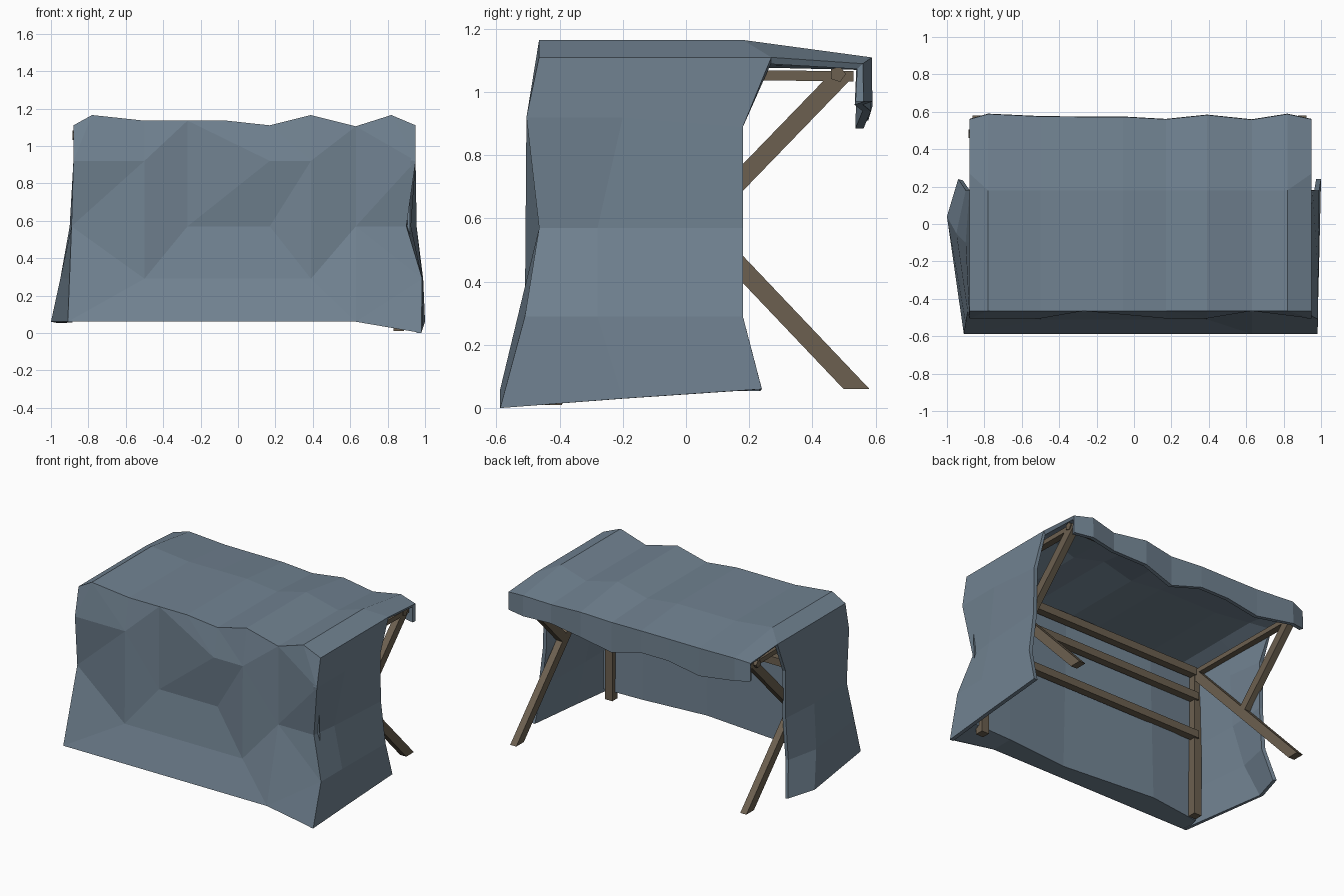
import bpy, bmesh, math
from mathutils import Vector, Matrix
from mathutils.geometry import delaunay_2d_cdt

if "Cube" in bpy.data.objects:
    bpy.data.objects.remove(bpy.data.objects["Cube"])


def material(name, rgb):
    m = bpy.data.materials.new(name)
    m.diffuse_color = (*rgb, 1)
    m.use_nodes = True
    m.node_tree.nodes["Principled BSDF"].inputs["Base Color"].default_value = m.diffuse_color
    return m


CLOTH = material("grey blue canvas", (0.165, 0.225, 0.285))
WOOD = material("brown wood", (0.15, 0.117, 0.08))


def finish(bm, name, mat):
    me = bpy.data.meshes.new(name)
    bm.to_mesh(me)
    bm.free()
    me.materials.append(mat)
    ob = bpy.data.objects.new(name, me)
    bpy.context.collection.objects.link(ob)
    return ob


def strut(name, p, q, a, b):
    """Prism from p to q whose ends are rectangles with half vectors a and b."""
    bm = bmesh.new()
    p, q, a, b = map(Vector, (p, q, a, b))
    rings = [[bm.verts.new(c + a * s + b * t)
              for s, t in ((-1, -1), (1, -1), (1, 1), (-1, 1))] for c in (p, q)]
    bm.faces.new(rings[0])
    bm.faces.new(rings[1])
    for i in range(4):
        j = (i + 1) % 4
        bm.faces.new((rings[0][i], rings[0][j], rings[1][j], rings[1][i]))
    bmesh.ops.recalc_face_normals(bm, faces=bm.faces)
    return finish(bm, name, WOOD)


def sheet(bm, grid, flip=False):
    vs = [[bm.verts.new(p) for p in row] for row in grid]
    for r in range(len(vs) - 1):
        for c in range(len(vs[0]) - 1):
            f = [vs[r][c], vs[r][c + 1], vs[r + 1][c + 1], vs[r + 1][c]]
            bm.faces.new(f[::-1] if flip else f)


# Canvas columns, wavy ridge heights, rear edge and hem
X = [-.88, -.78, -.5, -.27, -.06, .17, .39, .63, .82, .95]
TOP = [1.11, 1.165, 1.135, 1.135, 1.135, 1.11, 1.165, 1.105, 1.165, 1.11]
REAR_Y = [.56, .588, .575, .573, .573, .56, .583, .558, .588, .56]
HEM_Z = [.967, .955, .91, .95, .95, .885, .94, .96, .97, .97]

# Side walls: (x, y) at each height, at front corner, middle and open back edge
ROWS = [1.11, .92, .57, .29, .06]
L_FRONT = [(-.88, -.465), (-.88, -.505), (-.89, -.465), (-.90, -.532), (-.91, -.588)]
R_FRONT = [(.95, -.465), (.95, -.505), (.90, -.465), (.985, -.51), (.98, -.588)]
L_MID = [(-.88, -.1), (-.88, -.1), (-.90, -.1), (-.95, -.05), (-1, .04)]
R_MID = [(.95, -.1), (.95, -.2), (.925, -.28), (.985, -.28), (.99, -.2)]
L_BACK = [(-.88, .27), (-.88, .18), (-.88, .18), (-.90, .18), (-.94, .24)]
R_BACK = [(.95, .27), (.95, .18), (.955, .18), (.99, .18), (1, .24)]


def wall(front, mid, back, z_front, z_mid):
    grid = []
    for r, z in enumerate(ROWS):
        low = r == 4
        grid.append([(*front[r], z_front if low else z), (*mid[r], z_mid if low else z),
                     (*back[r], .89 if r == 1 else z)])
    return grid


# Roof rows from front to back, then the hanging rear flap
roof = [
    [(x, -.465, z) for x, z in zip(X, TOP)],
    [(x, -.1, z) for x, z in zip(X, TOP)],
    [(x, .27 if i in (0, 9) else .18, z) for i, (x, z) in enumerate(zip(X, TOP))],
    list(zip(X, REAR_Y, [1.09 + (z - 1.11) * .36 for z in TOP])),
    list(zip(X, [y + .002 for y in REAR_Y], HEM_Z)),
]
bm = bmesh.new()
sheet(bm, wall(L_FRONT, L_MID, L_BACK, .06, .06))
sheet(bm, wall(R_FRONT, R_MID, R_BACK, 0, .03), flip=True)
sheet(bm, roof)
bmesh.ops.remove_doubles(bm, verts=bm.verts, dist=0.001)
canopy = finish(bm, "canvas_roof_and_sides", CLOTH)
sol = canopy.modifiers.new("cloth thickness", "SOLIDIFY")
sol.thickness = 0.026
sol.offset = -1

# Front wall: faceted folds (x, z, y) inside the outline, joined along creases
outline = [(x, z, -.465) for x, z in zip(X, TOP)]
outline += [(.95, .92, -.505), (.90, .57, -.465), (.985, .29, -.51), (.98, 0, -.588),
            (.63, .06, -.588), (-.91, .06, -.588), (-.89, .57, -.465), (-.88, .92, -.505)]
folds = [(-.5, .92, -.505), (.17, .92, -.505), (.39, .92, -.505), (-.27, .57, -.465),
         (.17, .57, -.465), (.63, .57, -.465), (-.5, .29, -.51), (.39, .29, -.51)]
pts = outline + folds
n = len(outline)
A, B, C, D, E, F, G, H = range(n, n + 8)
creases = [(16, A), (17, A), (A, G), (A, 3), (3, D), (D, G), (16, G), (3, B), (D, E), (D, B),
           (B, C), (B, E), (E, H), (C, H), (H, F), (C, 7), (7, F), (F, 10), (F, 11), (G, E)]
co, _, tris, src, _, _ = delaunay_2d_cdt(
    [Vector(p[:2]) for p in pts], creases, [list(range(n))[::-1]], 1, 1e-5)
bm = bmesh.new()
vs = [bm.verts.new((c.x, pts[s[0]][2] if s else -.48, c.y)) for c, s in zip(co, src)]
for t in tris:
    f = bm.faces.new([vs[i] for i in t])
    f.normal_update()
    if f.normal.y > 0:
        f.normal_flip()
finish(bm, "canvas_front_wall", CLOTH)

# Inner face of the front wall and its broad bottom hem
LX = [-.88, -.5, .17, .63, .92]
LY = [-.46, -.41, -.47, -.43, -.42]
bm = bmesh.new()
sheet(bm, [[(x, -.442, 1.1) for x in LX],
           [(x, y, .06) for x, y in zip(LX, LY)],
           [(x, -.586, z) for x, z in zip([-.91, -.5, .17, .63, .98], [.06] * 4 + [.004])]])
finish(bm, "canvas_front_lining", CLOTH)

# Side frames: crossing leg and brace, upright and roof beam
for side, x, ux, foot in (("left", -.84, -.84, .06), ("right", .9, .86, .01)):
    w, d = (.023, 0, 0), (0, .041, 0)
    strut(side + "_long_leg", (x, .54, .06), (x, -.41, 1.06), w, d)
    strut(side + "_brace", (x, .49, 1.05), (x, .04, .585), w, d)
    strut(side + "_upright", (ux, -.42, foot), (ux, -.42, 1.08), (.028, 0, 0), (0, .028, 0))
    strut(side + "_roof_beam", (x, -.42, 1.06), (x, .53, 1.05), w, (0, 0, .016))

# Cross rails behind the front wall
for name, z in (("top_rail", 1.06), ("middle_rail", .89), ("low_rail", .62)):
    strut(name, (-.84, -.405, z), (.88, -.405, z), (0, .026, 0), (0, 0, .026))

# Five-sided pole under the rear edge
bm = bmesh.new()
bmesh.ops.create_cone(bm, cap_ends=True, segments=5, radius1=.026, radius2=.026, depth=1.815)
bm.transform(Matrix.Translation((.022, .48, 1.057)) @ Matrix.Rotation(math.pi / 2, 4, 'Y'))
finish(bm, "rear_pole", WOOD)
